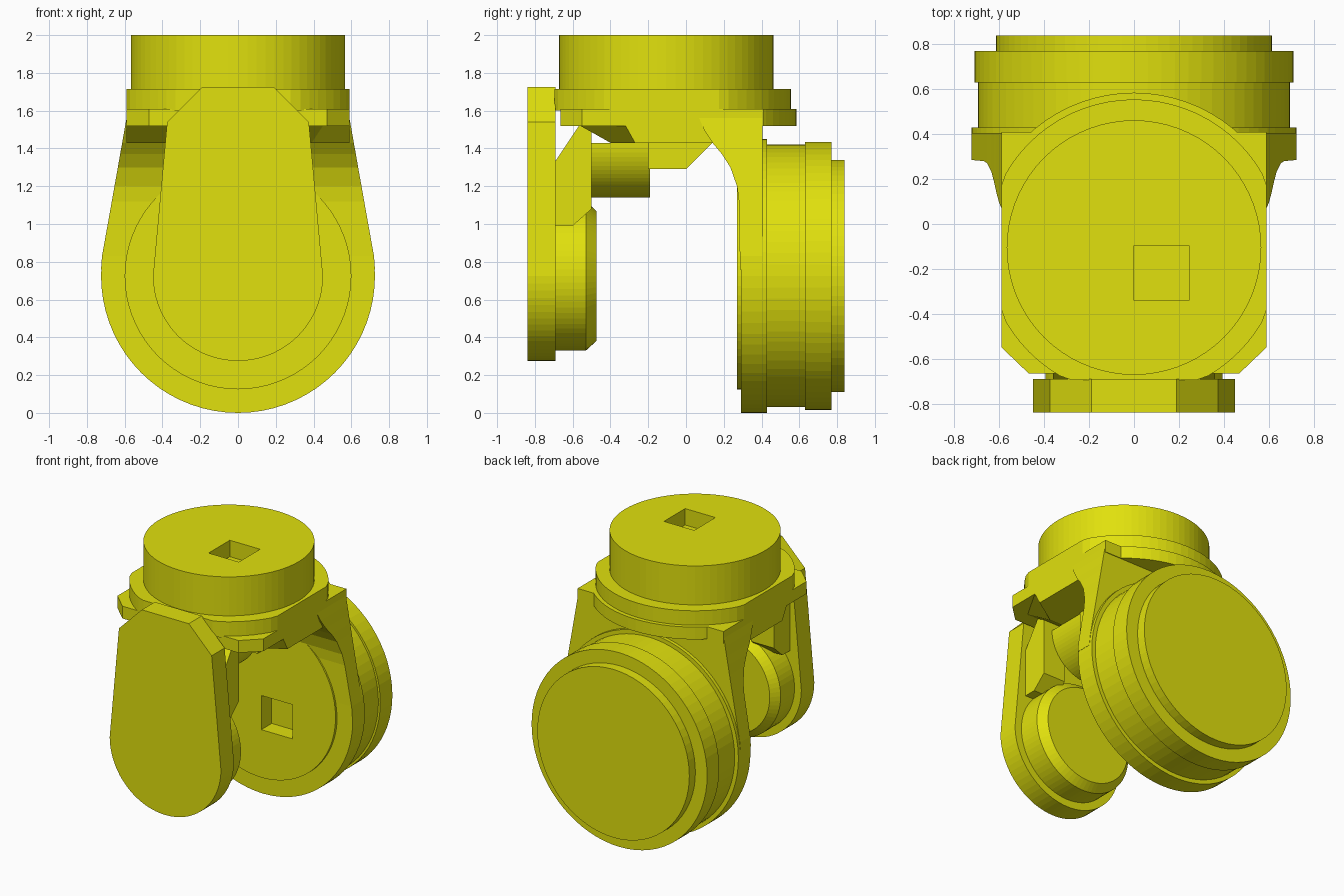
import bpy, bmesh
from math import sin, cos, pi

cube = bpy.data.objects.get("Cube")
if cube:
    bpy.data.objects.remove(cube, do_unlink=True)

yellow = bpy.data.materials.new("yellow_plastic")
yellow.use_nodes = True
COLOUR = (0.75, 0.75, 0.004, 1)
yellow.diffuse_color = COLOUR
yellow.node_tree.nodes["Principled BSDF"].inputs["Base Color"].default_value = COLOUR

PLACE = {
    "x": lambda a, b, t: (t, a, b),
    "y": lambda a, b, t: (a, t, b),
    "z": lambda a, b, t: (a, b, t),
}
SEGMENTS = 72


def loft(name, rings):
    """Skin a stack of matching rings and cap both ends."""
    bm = bmesh.new()
    loops = [[bm.verts.new(p) for p in ring] for ring in rings]
    n = len(loops[0])
    for low, high in zip(loops, loops[1:]):
        for i in range(n):
            j = (i + 1) % n
            bm.faces.new((low[i], low[j], high[j], high[i]))
    bm.faces.new(loops[0])
    bm.faces.new(loops[-1])
    bmesh.ops.recalc_face_normals(bm, faces=bm.faces)
    mesh = bpy.data.meshes.new(name)
    bm.to_mesh(mesh)
    bm.free()
    mesh.materials.append(yellow)
    obj = bpy.data.objects.new(name, mesh)
    bpy.context.collection.objects.link(obj)
    return obj


def prism(name, outline, axis, lo, hi):
    return loft(name, [[PLACE[axis](a, b, t) for a, b in outline] for t in (lo, hi)])


def circle(r, ca, cb, start=0, sweep=2 * pi, n=SEGMENTS):
    return [(ca + r * cos(start + sweep * i / n), cb + r * sin(start + sweep * i / n))
            for i in range(n)]


def lathe(name, axis, centre, profile):
    return loft(name, [[PLACE[axis](a, b, t) for a, b in circle(r, *centre)]
                       for r, t in profile])


def mirrored(half):
    """Close a right-hand outline with its left-hand copy."""
    return half + [(-a, b) for a, b in reversed(half)]


def cut(target, cutter):
    mod = target.modifiers.new("socket", "BOOLEAN")
    mod.operation = "DIFFERENCE"
    mod.solver = "EXACT"
    mod.object = cutter
    graph = bpy.context.evaluated_depsgraph_get()
    mesh = bpy.data.meshes.new_from_object(target.evaluated_get(graph))
    target.modifiers.clear()
    target.data = mesh
    bpy.data.objects.remove(cutter, do_unlink=True)


def square(a, b, size):
    return [(a, b), (a + size, b), (a + size, b + size), (a, b + size)]


DRUM_Y = -0.105
AXLE_Z = 0.725

# Upper drum with its square socket
drum = lathe("top_drum", "z", (0, DRUM_Y), [(0.567, 1.6), (0.567, 2.0)])
cut(drum, prism("socket_cutter", square(0, -0.34, 0.245), "z", 1.88, 2.1))

# Stepped collar, trimmed flat at the sides and front
for name, r, front, lo, hi in (("upper_collar", 0.66, -0.695, 1.6, 1.715),
                               ("lower_collar", 0.69, -0.66, 1.52, 1.61)):
    outline = [(max(-0.59, min(0.59, x)), max(front, y)) for x, y in circle(r, 0, DRUM_Y)]
    prism(name, outline, "z", lo, hi)

# Yoke plate with chamfered front corners and a smaller underside
prism("yoke_plate", mirrored([(0.47, -0.665), (0.59, -0.55), (0.59, 0.41)]), "z", 1.52, 1.61)
upper = mirrored([(0.45, -0.56), (0.59, -0.32), (0.59, 0.3)])
lower = mirrored([(0.39, -0.40), (0.59, -0.27), (0.59, 0.3)])
loft("yoke_underside", [[(x, y, 1.43) for x, y in lower], [(x, y, 1.52) for x, y in upper]])
prism("yoke_block", [(-0.2, 1.29), (0, 1.29), (0.14, 1.43), (0.14, 1.5), (-0.2, 1.5)],
      "x", -0.3, 0.3)
prism("cable_boss", circle(0.29, 0, 1.43, pi, pi, 36) + [(0.29, 1.43)], "y", -0.5, -0.19)

# Rear bracket: tapers upward and flares forward into the plate
levels = [(0.76, 0.725, 0.285), (0.83, 0.72, 0.285), (1.12, 0.668, 0.28), (1.2, 0.654, 0.27),
          (1.3, 0.636, 0.235), (1.37, 0.624, 0.19), (1.43, 0.613, 0.14),
          (1.5, 0.601, 0.095), (1.56, 0.59, 0.07), (1.61, 0.59, 0.07)]
loft("rear_bracket", [[(-w, y, z), (w, y, z), (w, 0.405, z), (-w, 0.405, z)]
                      for z, w, y in levels])

# Rear motor housing with its square socket on the inner face
motor = lathe("rear_motor", "y", (0, AXLE_Z),
              [(0.6, 0.27), (0.6, 0.29), (0.725, 0.29), (0.725, 0.43), (0.695, 0.43),
               (0.695, 0.63), (0.71, 0.63), (0.71, 0.77), (0.615, 0.77), (0.615, 0.84)])
cut(motor, prism("socket_cutter", square(0, AXLE_Z - 0.25, 0.25), "y", 0.2, 0.39))

# Front arm: rounded at the bottom, chamfered at the top
arm = circle(0.45, 0, AXLE_Z, pi, pi, 36) + [(0.45, AXLE_Z), (0.375, 1.54), (0.19, 1.725),
                                             (-0.19, 1.725), (-0.375, 1.54)]
prism("front_arm", arm, "y", -0.84, -0.69)
lathe("arm_hub", "y", (0, AXLE_Z), [(0.395, -0.7), (0.395, -0.53), (0.345, -0.475)])

# Rails that tie the arm to the plate
rail = [(-0.7, 0.99), (-0.6, 0.99), (-0.5, 1.08), (-0.5, 1.53), (-0.56, 1.53), (-0.7, 1.32)]
for name, lo, hi in (("left_rail", 0.18, 0.36), ("right_rail", -0.36, -0.18)):
    prism(name, rail, "x", lo, hi)
